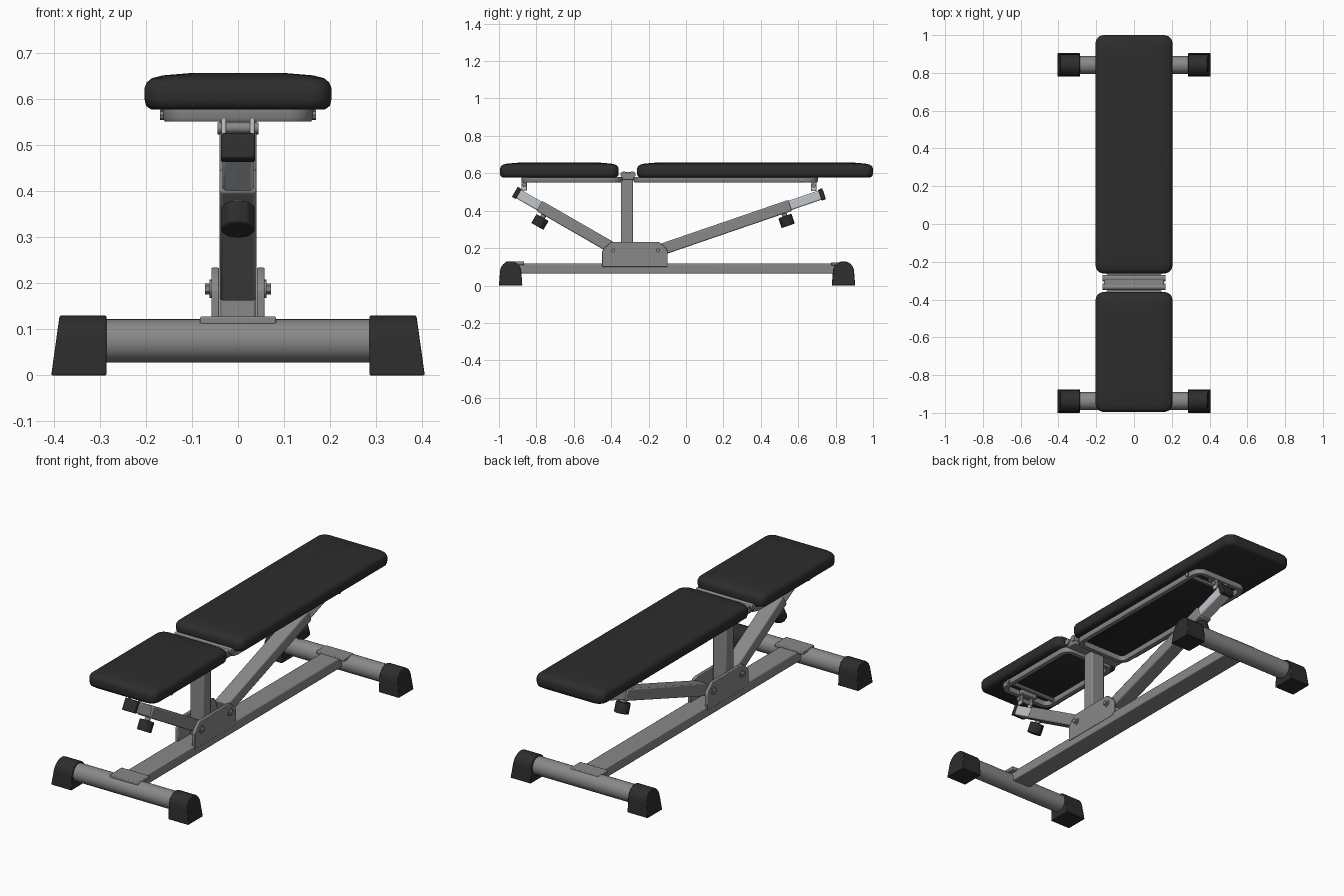
import bpy, bmesh, math
from mathutils import Vector, Matrix

if "Cube" in bpy.data.objects:
    bpy.data.objects.remove(bpy.data.objects["Cube"])


def material(name, r, g, b):
    m = bpy.data.materials.new(name)
    m.diffuse_color = (r, g, b, 1)
    m.use_nodes = True
    m.node_tree.nodes["Principled BSDF"].inputs["Base Color"].default_value = m.diffuse_color
    return m


BLACK = material("black vinyl", 0.026, 0.026, 0.026)
GREY = material("grey steel", 0.25, 0.25, 0.25)
LIGHT = material("bright steel", 0.55, 0.57, 0.6)


def finish(bm, name, mat, bevel=0.0, angle=35):
    bmesh.ops.recalc_face_normals(bm, faces=bm.faces[:])
    me = bpy.data.meshes.new(name)
    bm.to_mesh(me)
    bm.free()
    ob = bpy.data.objects.new(name, me)
    bpy.context.collection.objects.link(ob)
    me.materials.append(mat)
    if bevel:
        mod = ob.modifiers.new("bevel", 'BEVEL')
        mod.width, mod.segments = bevel, 2
        mod.limit_method = 'ANGLE'
    bpy.ops.object.select_all(action='DESELECT')
    ob.select_set(True)
    bpy.context.view_layer.objects.active = ob
    bpy.ops.object.shade_smooth_by_angle(angle=math.radians(angle))
    return ob


def loft(name, rings, mat, closed=False, angle=35, bevel=0.0):
    """Skin rings of equal length; cap the ends, or join last to first."""
    bm = bmesh.new()
    vs = [[bm.verts.new(p) for p in r] for r in rings]
    n = len(vs[0])
    pairs = list(zip(vs, vs[1:])) + ([(vs[-1], vs[0])] if closed else [])
    for a, b in pairs:
        for i in range(n):
            j = (i + 1) % n
            bm.faces.new((a[i], a[j], b[j], b[i]))
    if not closed:
        bm.faces.new(vs[0])
        bm.faces.new(vs[-1])
    return finish(bm, name, mat, bevel, angle)


def box(name, x, y, z, mat, bevel=0.004):
    bm = bmesh.new()
    bmesh.ops.create_cube(bm, size=1)
    for v in bm.verts:
        v.co = [lo + (c + 0.5) * (hi - lo) for c, (lo, hi) in zip(v.co, (x, y, z))]
    return finish(bm, name, mat, bevel)


def rod(name, p, q, r, mat, sides=24, bevel=0.0):
    p, q = Vector(p), Vector(q)
    d = q - p
    bm = bmesh.new()
    bmesh.ops.create_cone(bm, cap_ends=True, segments=sides, radius1=r, radius2=r, depth=d.length)
    bm.transform(Matrix.Translation((p + q) / 2) @ d.to_track_quat('Z', 'Y').to_matrix().to_4x4())
    return finish(bm, name, mat, bevel)


def beam(name, p, q, w, h, mat, bevel=0.007):
    """Square tube between two (y, z) points, half width w, half height h."""
    d = Vector((q[0] - p[0], q[1] - p[1])).normalized()
    n = (-d.y * h, d.x * h)
    rings = [[(sx * w, c[0] + s * n[0], c[1] + s * n[1])
              for sx, s in ((-1, -1), (1, -1), (1, 1), (-1, 1))] for c in (p, q)]
    return loft(name, rings, mat, bevel=bevel)


def outline(hx, y0, y1, rx, ry, z):
    """Rounded rectangle ring at height z."""
    pts = []
    for k, (sx, sy) in enumerate(((1, 1), (-1, 1), (-1, -1), (1, -1))):
        cx, cy = sx * (hx - rx), (y1 - ry) if sy > 0 else (y0 + ry)
        for i in range(7):
            a = math.pi / 2 * (k + i / 6)
            pts.append((cx + rx * math.cos(a), cy + ry * math.sin(a), z))
    return pts


# Cushions and the steel loops beneath them
PAD = ((0.014, 0.578), (0.003, 0.586), (0, 0.6), (0, 0.625), (0.005, 0.637),
       (0.016, 0.646), (0.04, 0.652), (0.1, 0.657))
for name, y0, y1, f0, f1 in (("seat", -0.995, -0.36, -0.88, -0.34),
                             ("backrest", -0.262, 1.0, -0.28, 0.705)):
    loft(name + "_pad", [outline(0.203 - d, y0 + d, y1 - d, 0.045, 0.04, z)
                         for d, z in PAD], BLACK, angle=60)
    loft(name + "_frame", [outline(0.163 - d, f0 + d, f1 - d, 0.055 - d, 0.055 - d, z)
                           for d, z in ((0.004, 0.552), (0, 0.558), (0, 0.579),
                                        (0.03, 0.579), (0.03, 0.558), (0.026, 0.552))],
         GREY, closed=True)

# Central post, hinge crossbar and pivots
box("post", (-0.04, 0.04), (-0.348, -0.283), (0.11, 0.575), GREY, 0.006)
box("hinge_crossbar", (-0.16, 0.16), (-0.343, -0.277), (0.565, 0.606), GREY, 0.006)
for y in (-0.333, -0.287):
    rod("hinge_pin", (-0.168, y, 0.593), (0.168, y, 0.593), 0.017, GREY, 16)
for y in (-0.80, 0.62):
    rod("frame_bolt", (-0.17, y, 0.566), (0.17, y, 0.566), 0.011, GREY, 8)

# Base beam with saddle plates
box("base_beam", (-0.055, 0.055), (-0.93, 0.84), (0.064, 0.118), GREY, 0.005)
box("front_saddle_plate", (-0.083, 0.083), (-0.965, -0.865), (0.11, 0.128), GREY)
box("rear_saddle_plate", (-0.083, 0.083), (0.775, 0.86), (0.108, 0.124), GREY)

# Side brackets
SHAPE = ((-0.448, 0.1), (-0.448, 0.185), (-0.437, 0.2), (-0.405, 0.23), (-0.39, 0.234),
         (-0.155, 0.234), (-0.14, 0.23), (-0.107, 0.2), (-0.098, 0.185), (-0.098, 0.1))
for s in (-1, 1):
    loft("side_bracket", [[(s * x, y, z) for y, z in SHAPE] for x in (0.041, 0.058)],
         GREY, bevel=0.003)
    for y in (-0.39, -0.15):
        rod("bracket_washer", (s * 0.055, y, 0.188), (s * 0.062, y, 0.188), 0.02, GREY, 20)
        rod("bracket_bolt", (s * 0.06, y, 0.188), (s * 0.072, y, 0.188), 0.012, GREY, 6)

# Telescoping arms: outer tube, inner tube, end cap, knob and pivot
for name, a, b, hinge in (("seat", (-0.37, 0.187), (-0.905, 0.495), (-0.865, 0.538)),
                          ("backrest", (-0.13, 0.193), (0.727, 0.487), (0.683, 0.535))):
    a, b = Vector(a), Vector(b)
    d = (b - a).normalized()
    n = Vector((-d.y, d.x)) if d.x > 0 else Vector((d.y, -d.x))
    sleeve = b - d * (0.14 if name == "seat" else 0.18)
    beam(name + "_arm", a, sleeve, 0.04, 0.031, GREY)
    beam(name + "_arm_slider", sleeve - d * 0.05, b, 0.034, 0.026, LIGHT)
    beam(name + "_arm_end_cap", b - d * 0.012, b + d * 0.012, 0.037, 0.031, BLACK, 0.004)
    k = sleeve - d * 0.045
    at = lambda t: (0, k.x - n.x * t, k.y - n.y * t)
    rod(name + "_knob_stem", at(0.02), at(0.06), 0.014, GREY, 12)
    rod(name + "_knob", at(0.045), at(0.1), 0.038, BLACK, 10, 0.004)
    rod(name + "_arm_pivot", (-0.045, *hinge), (0.045, *hinge), 0.012, GREY, 12)
    for s in (-1, 1):
        x = sorted((s * 0.026, s * 0.036))
        box(name + "_pivot_lug", x, (hinge[0] - 0.015, hinge[0] + 0.015),
            (hinge[1] - 0.03, 0.565), LIGHT, 0.003)
    cross = 0.01 if name == "seat" else -0.01
    box(name + "_pivot_strap", (-0.05, 0.05), (hinge[0] + cross - 0.025, hinge[0] + cross + 0.025),
        (0.556, 0.578), GREY)

# Cross tubes with rubber feet
for name, y in (("front", -0.9375), ("rear", 0.842)):
    rod(name + "_cross_tube", (-0.33, y, 0.075), (0.33, y, 0.075), 0.047, GREY, 32)
    prof = [(-0.0625, 0), (0.0625, 0)] + [
        (0.057 * math.cos(t * math.pi / 12), 0.073 + 0.057 * math.sin(t * math.pi / 12))
        for t in range(13)]
    for s in (-1, 1):
        loft(name + "_foot", [[(s * 0.286, y + u, z) for u, z in prof],
                              [(s * (0.406 - 0.14 * z), y + u, z) for u, z in prof]],
             BLACK, bevel=0.003)
